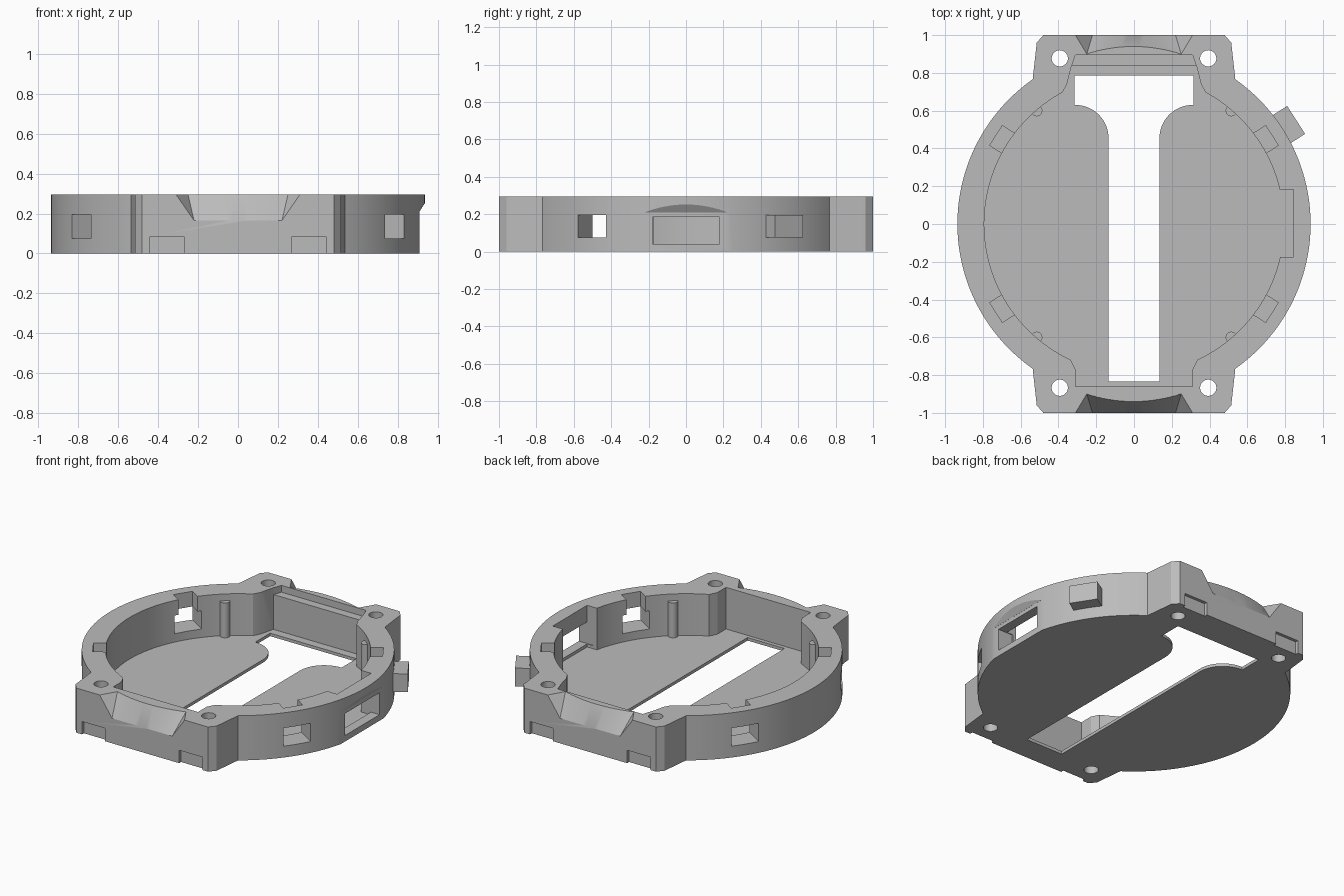
import bpy, bmesh, math
from mathutils import Matrix

cube = bpy.data.objects.get("Cube")
if cube:
    bpy.data.objects.remove(cube, do_unlink=True)

grey = bpy.data.materials.new("plain grey")
grey.use_nodes = True
colour = (0.5, 0.5, 0.5, 1)
grey.diffuse_color = colour
grey.node_tree.nodes["Principled BSDF"].inputs["Base Color"].default_value = colour

TOP = 0.295
FLOOR = 0.02
TAB_ANGLE = 32.7


def loft(name, low, high, z0, z1):
    """Solid between two outlines with the same number of points."""
    bm = bmesh.new()
    a = [bm.verts.new((x, y, z0)) for x, y in low]
    b = [bm.verts.new((x, y, z1)) for x, y in high]
    n = len(a)
    bm.faces.new(a[::-1])
    bm.faces.new(b)
    for i in range(n):
        j = (i + 1) % n
        bm.faces.new((a[i], a[j], b[j], b[i]))
    bmesh.ops.remove_doubles(bm, verts=bm.verts, dist=1e-5)
    bmesh.ops.recalc_face_normals(bm, faces=bm.faces)
    mesh = bpy.data.meshes.new(name)
    bm.to_mesh(mesh)
    bm.free()
    mesh.materials.append(grey)
    obj = bpy.data.objects.new(name, mesh)
    bpy.context.collection.objects.link(obj)
    return obj


def prism(name, outline, z0, z1):
    return loft(name, outline, outline, z0, z1)


def box(name, x0, x1, y0, y1, z0, z1, angle=0):
    obj = prism(name, [(x0, y0), (x1, y0), (x1, y1), (x0, y1)], z0, z1)
    obj.data.transform(Matrix.Rotation(math.radians(angle), 4, 'Z'))
    return obj


def arc(cx, cy, r, a0, a1, n):
    angles = [math.radians(a0 + (a1 - a0) * i / n) for i in range(n + 1)]
    return [(cx + r * math.cos(a), cy + r * math.sin(a)) for a in angles]


def mirror_x(right):
    """Close a right-hand outline, listed front to back, with its mirror."""
    return right + [(-x, y) for x, y in reversed(right)]


def boolean(target, tool, operation='DIFFERENCE'):
    bpy.context.view_layer.objects.active = target
    mod = target.modifiers.new("cut", 'BOOLEAN')
    mod.operation = operation
    mod.solver = 'EXACT'
    mod.object = tool
    bpy.ops.object.modifier_apply(modifier=mod.name)
    bpy.data.objects.remove(tool, do_unlink=True)


# Round body with four corner ears
ear = [(0.48, 1.0), (0.515, 0.96), (0.535, 0.78)]
right = [(x, -y) for x, y in ear] + arc(0, 0, 0.935, -55, 55, 64) + ear[::-1]
body = prism("ring_body", mirror_x(right), 0, TOP)

# Cavity above the thin floor, with a ledge on the back wall
curve = arc(0, 0, 0.793, -61.5, 61.5, 64)
front_neck = [(0.31, -0.86), (0.31, -0.77), (0.335, -0.72)]
low = front_neck + curve + [(0.355, 0.74), (0.33, 0.84)]
boolean(body, prism("cavity", mirror_x(low), FLOOR, 0.5))
boolean(body, prism("ledge", mirror_x([(0.335, 0.82), (0.31, 0.895)]), 0.25, 0.5))

# Floor slot that flares into a wide opening at the back
slot = [(0.135, -0.835)] + arc(0.31, 0.455, 0.175, 180, 90, 14) + [(0.315, 0.63), (0.315, 0.785)]
boolean(body, prism("floor_slot", mirror_x(slot), -0.1, 0.1))

# Screw holes
for sx in (-1, 1):
    for y in (-0.867, 0.877):
        boolean(body, prism("screw_hole", arc(sx * 0.393, y, 0.043, 0, 348.75, 31), -0.1, 0.5))

# Sloped scoops and low notches on the front and back
n = 16
xs = [-0.25 + 0.5 * i / n for i in range(n + 1)]
low_z, grow = 0.165, 1.2
for s in (-1, 1):
    upper = [(-0.31, 1.1), (-0.31, 1)] + [(x, 0.94 - 0.64 * x * x) for x in xs] + [(0.31, 1), (0.31, 1.1)]
    lower = [(-0.22, 1.1), (-0.22, 1)] + [(x * 0.88, 1) for x in xs] + [(0.22, 1), (0.22, 1.1)]
    upper = [(a + (c - a) * grow, b + (d - b) * grow) for (a, b), (c, d) in zip(lower, upper)]
    scoop = loft("scoop", [(x, s * y) for x, y in lower], [(x, s * y) for x, y in upper],
                 low_z, low_z + (TOP - low_z) * grow)
    boolean(body, scoop)
    for x in (-0.355, 0.355):
        boolean(body, box("low_notch", x - 0.085, x + 0.085,
                          min(s * 0.98, s * 1.1), max(s * 0.98, s * 1.1), -0.1, 0.085))

# Latch windows through the wall with narrower slots open to the rim
for angle in (TAB_ANGLE, 180 - TAB_ANGLE, 180 + TAB_ANGLE, -TAB_ANGLE):
    boolean(body, box("latch_window", 0.7, 1.1, -0.088, 0.088, 0.075, 0.195, angle))
    boolean(body, box("latch_slot", 0.7, 0.868, -0.062, 0.062, 0.1, 0.5, angle))

# Side port: inner recess, outer flat under an arched lip, and window
boolean(body, box("port_recess", 0.7, 0.845, -0.175, 0.183, FLOOR, 0.5))
flat = loft("port_flat", [(0.908, -0.3), (1.1, -0.3), (1.1, 0.3), (0.908, 0.3)],
            [(0.908, -0.3), (1.1, -0.3), (1.1, 0.3), (0.908, 0.3)], -0.1, 0.21)
boolean(body, flat)
lip = loft("port_lip", [(0.908, -0.3), (1.1, -0.3), (1.1, 0.3), (0.908, 0.3)],
           [(0.94, -0.3), (1.1, -0.3), (1.1, 0.3), (0.94, 0.3)], 0.209, 0.26)
boolean(body, lip)
boolean(body, box("port_window", 0.8, 1.1, -0.18, 0.18, 0.04, 0.185))

# Locating posts half sunk in the inner wall
parts = [body]
for sx, side in ((-1, "right"), (1, "left")):
    for sy, end in ((-1, "front"), (1, "back")):
        parts.append(prism(f"{end}_{side}_post",
                           arc(sx * 0.515, sy * 0.6, 0.03, 0, 345, 23), 0.01, 0.25))

# Block plugged into one latch window
parts.append(box("latch_block", 0.872, 1.02, -0.088, 0.088, 0.075, 0.195, TAB_ANGLE))

# Smooth curved walls, crisp edges
for obj in parts:
    bpy.ops.object.select_all(action='DESELECT')
    obj.select_set(True)
    bpy.context.view_layer.objects.active = obj
    bpy.ops.object.shade_smooth_by_angle(angle=math.radians(25))
